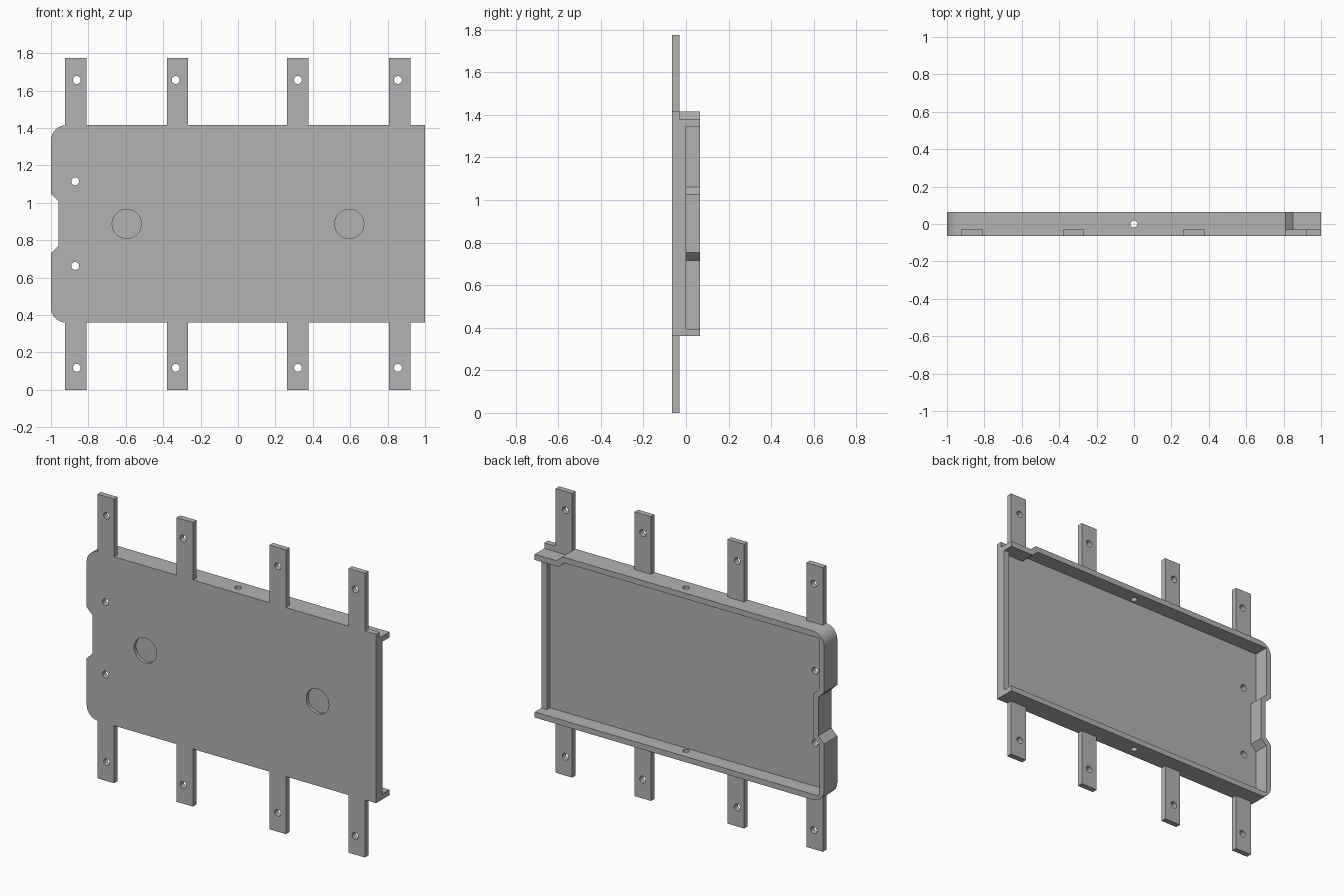
import bpy, bmesh
from math import pi, sin, cos, radians
from mathutils import Matrix

if "Cube" in bpy.data.objects:
    bpy.data.objects.remove(bpy.data.objects["Cube"])

grey = bpy.data.materials.new("plain_grey")
grey.use_nodes = True
colour = (0.45, 0.45, 0.45, 1)
grey.diffuse_color = colour
grey.node_tree.nodes["Principled BSDF"].inputs["Base Color"].default_value = colour

FRONT, FLOOR, LEDGE, BACK = -0.065, -0.03, 0.0, 0.065
BOTTOM, TOP, HEIGHT = 0.36, 1.415, 1.775
WALL = 0.035
MID = HEIGHT / 2


def finish(bm, name):
    bmesh.ops.recalc_face_normals(bm, faces=bm.faces)
    mesh = bpy.data.meshes.new(name)
    bm.to_mesh(mesh)
    bm.free()
    mesh.materials.append(grey)
    obj = bpy.data.objects.new(name, mesh)
    bpy.context.collection.objects.link(obj)
    return obj


def extrude_profile(name, points, y0, y1):
    """Extrude an (x, z) outline along y."""
    bm = bmesh.new()
    face = bm.faces.new([bm.verts.new((x, y0, z)) for x, z in points])
    out = bmesh.ops.extrude_face_region(bm, geom=[face])
    verts = [v for v in out["geom"] if isinstance(v, bmesh.types.BMVert)]
    bmesh.ops.translate(bm, verts=verts, vec=(0, y1 - y0, 0))
    return finish(bm, name)


def rectangle(x0, x1, z0, z1):
    return [(x0, z0), (x1, z0), (x1, z1), (x0, z1)]


def select_only(obj):
    bpy.ops.object.select_all(action="DESELECT")
    obj.select_set(True)
    bpy.context.view_layer.objects.active = obj


def drill(obj, centre, radius, depth, axis="Y"):
    """Cut a round hole centred at a point."""
    bm = bmesh.new()
    bmesh.ops.create_cone(bm, cap_ends=True, segments=32, radius1=radius,
                          radius2=radius, depth=depth)
    if axis == "Y":
        bm.transform(Matrix.Rotation(pi / 2, 4, "X"))
    bm.transform(Matrix.Translation(centre))
    cutter = finish(bm, "cutter")
    cutter.hide_render = True
    mod = obj.modifiers.new("hole", "BOOLEAN")
    mod.operation = "DIFFERENCE"
    mod.solver = "EXACT"
    mod.object = cutter
    select_only(obj)
    bpy.ops.object.modifier_apply(modifier=mod.name)
    bpy.data.objects.remove(cutter)


def smooth(obj):
    select_only(obj)
    bpy.ops.object.shade_smooth_by_angle(angle=radians(30))


def corner(cx, cz, start, radius=0.08, steps=10):
    """Quarter arc, running clockwise from the start angle in degrees."""
    angles = [radians(start - 90 * i / steps) for i in range(steps + 1)]
    return [(cx + radius * cos(a), cz + radius * sin(a)) for a in angles]


# Shared outer outline: rounded corners and a side notch
outer = [(1, BOTTOM)] + corner(-0.92, BOTTOM + 0.08, 270)
outer += [(-1, 0.73), (-0.96, 0.77), (-0.96, 1.01), (-1, 1.05)]
outer += corner(-0.92, TOP - 0.08, 180)

# Front plate with two shallow round recesses and two screw holes
plate = extrude_profile("front_plate", outer + [(1, TOP)], FRONT, FLOOR)
for x in (-0.595, 0.595):
    drill(plate, (x, FRONT, MID), 0.078, 0.04)
for z in (0.663, 1.115):
    drill(plate, (-0.87, -0.05, z), 0.021, 0.2)
smooth(plate)

# Rim wall around three sides, stepping down near the open end
inner = [(1, TOP - 2 * WALL), (0.835, TOP - 2 * WALL), (0.795, TOP - WALL),
         (-0.965, TOP - WALL), (-0.965, 1.06), (-0.925, 1.025),
         (-0.925, 0.752), (-0.965, 0.715),
         (-0.965, BOTTOM + WALL), (1, BOTTOM + WALL)]
step = [(0.81, TOP), (0.85, TOP - WALL), (1, TOP - WALL)]
rim = extrude_profile("rim_wall", outer + step + inner, FLOOR, BACK)
for z in (BOTTOM, TOP):
    drill(rim, (0, 0, z), 0.019, 0.2, "Z")
smooth(rim)

# Low lip across the open end
extrude_profile("end_lip", rectangle(0.962, 1, BOTTOM + WALL, TOP - 2 * WALL),
                FLOOR, LEDGE)

# Mounting tabs above and below
for i, x in enumerate((-0.868, -0.323, 0.32, 0.865), 1):
    for side, z0, z1, hole in (("lower", 0, BOTTOM, 0.118),
                               ("upper", TOP, HEIGHT, HEIGHT - 0.118)):
        tab = extrude_profile(f"{side}_tab_{i}",
                              rectangle(x - 0.057, x + 0.057, z0, z1), FRONT, FLOOR)
        drill(tab, (x + (0.006 if i == 1 else -0.01 if i in (2, 4) else 0), -0.05, hole), 0.021, 0.2)
        smooth(tab)
